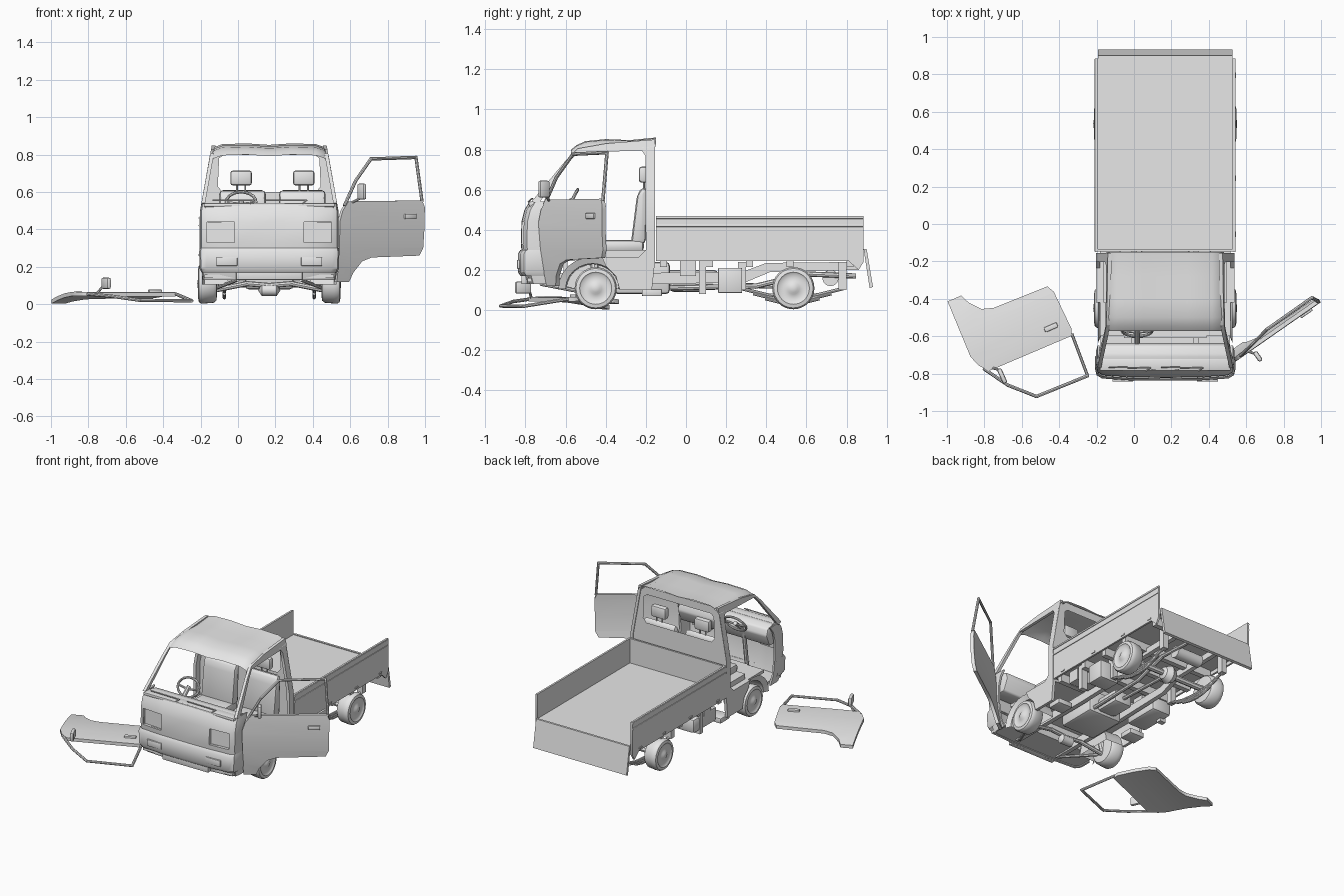
import bpy
import bmesh
import math
from mathutils import Matrix, Vector

cube = bpy.data.objects.get("Cube")
if cube:
    bpy.data.objects.remove(cube)

paint = bpy.data.materials.new("plain_grey")
paint.use_nodes = True
paint.diffuse_color = (.8, .8, .8, 1)
paint.node_tree.nodes["Principled BSDF"].inputs["Base Color"].default_value = (.8, .8, .8, 1)
TRUCK = Matrix.Translation((.167, 0, 0))   # truck stands off centre
SEATS = Matrix.Translation((.184, 0, 0))


def finish(bm, name, place=TRUCK, pair=False):
    """Turn a bmesh into one object, or a mirrored left and right pair."""
    bmesh.ops.recalc_face_normals(bm, faces=bm.faces)
    for side in ((1, -1) if pair else (1,)):
        matrix = place @ Matrix.Diagonal((side, 1, 1, 1))
        mesh = bpy.data.meshes.new(name)
        bm.to_mesh(mesh)
        mesh.transform(matrix)
        if matrix.determinant() < 0:
            mesh.flip_normals()
        mesh.materials.append(paint)
        mesh.shade_smooth()
        mesh.set_sharp_from_angle(angle=math.radians(35))
        prefix = {1: "left_", -1: "right_"}[side] if pair else ""
        bpy.context.collection.objects.link(bpy.data.objects.new(prefix + name, mesh))
    bm.free()


def soften(bm, bevel):
    if bevel:
        bmesh.ops.bevel(bm, geom=bm.edges[:], offset=bevel, segments=2, profile=.5, affect='EDGES')


def box(name, x, y, z, bevel=0, **kw):
    bm = bmesh.new()
    bmesh.ops.create_cube(bm, size=1)
    for v in bm.verts:
        v.co = [lo + (c + .5) * (hi - lo) for c, (lo, hi) in zip(v.co, (x, y, z))]
    soften(bm, bevel)
    finish(bm, name, **kw)


def extrude(bm, vector):
    new = bmesh.ops.extrude_face_region(bm, geom=bm.faces[:])["geom"]
    bmesh.ops.translate(bm, vec=vector, verts=[g for g in new if isinstance(g, bmesh.types.BMVert)])


def slab(name, outline, x, bevel=0, **kw):
    """Side profile (y, z) extruded between two x values."""
    bm = bmesh.new()
    bm.faces.new([bm.verts.new((x[0], y, z)) for y, z in outline])
    extrude(bm, (x[1] - x[0], 0, 0))
    soften(bm, bevel)
    finish(bm, name, **kw)


def shell(name, outline, bend, thick, **kw):
    """Side profile bent over its height by a function, with thickness."""
    bm = bmesh.new()
    bm.faces.new([bm.verts.new((0, y, z)) for y, z in outline])
    for step in range(1, 9):
        bmesh.ops.bisect_plane(bm, geom=bm.verts[:] + bm.edges[:] + bm.faces[:],
                               plane_co=(0, 0, step / 10 + .003), plane_no=(0, 0, 1))
    for v in bm.verts:
        v.co.x = bend(v.co.z)
    extrude(bm, (-thick, 0, 0))
    finish(bm, name, **kw)


def grid(name, rows, thick, closed=False, recess=None, **kw):
    """Skin through rows of points; faces picked by the recess rule sink in."""
    bm = bmesh.new()
    verts = [[bm.verts.new(p) for p in row] for row in rows]
    for lower, upper in zip(verts, verts[1:]):
        count = len(lower)
        for i in range(count if closed else count - 1):
            j = (i + 1) % count
            bm.faces.new((lower[i], lower[j], upper[j], upper[i]))
    if recess:
        sunk = [f for f in bm.faces if recess(f.calc_center_median())]
        bmesh.ops.inset_individual(bm, faces=sunk, thickness=.008)
        for v in {v for f in sunk for v in f.verts}:
            v.co.y += .02
    bmesh.ops.solidify(bm, geom=bm.faces[:], thickness=thick)
    finish(bm, name, **kw)


def tube(name, points, radius, **kw):
    bm = bmesh.new()
    points = [Vector(p) for p in points]
    for a, b in zip(points, points[1:]):
        turn = (b - a).to_track_quat('Z', 'Y').to_matrix().to_4x4()
        bmesh.ops.create_cone(bm, cap_ends=True, segments=8, radius1=radius, radius2=radius,
                              depth=(b - a).length + radius, matrix=Matrix.Translation((a + b) / 2) @ turn)
    finish(bm, name, **kw)


def lathe(name, profile, centre, **kw):
    """Profile (x, radius) turned about the x axis."""
    bm = bmesh.new()
    ring = [bm.verts.new((x, 0, r)) for x, r in profile]
    edges = [bm.edges.new(pair) for pair in zip(ring, ring[1:])]
    bmesh.ops.spin(bm, geom=ring + edges, cent=(0, 0, 0), axis=(1, 0, 0), angle=math.tau, steps=32)
    bmesh.ops.remove_doubles(bm, verts=bm.verts, dist=.0005)
    bmesh.ops.translate(bm, vec=centre, verts=bm.verts)
    finish(bm, name, **kw)


def lean(z):
    return .37 - max(0, z - .5) * .18


# Cab front skin and bumper, both wrapped around the corners
def wrap(z, width, front):
    half = [(1, .13), (1, .06), (.98, .03), (.9, .012), (.5, .002)]
    return ([(-width * t, front + d, z) for t, d in half] + [(0, front, z)]
            + [(width * t, front + d, z) for t, d in reversed(half)])


grid("cab_front", [wrap(*r) for r in ((.13, .355, -.79), (.2, .365, -.81), (.33, .37, -.823),
                                      (.44, .37, -.82), (.5, .369, -.805), (.54, .362, -.78))],
     .012, recess=lambda c: .33 < c.z < .44 and .2 < abs(c.x) < .32)
grid("front_bumper", [wrap(*r) for r in ((.17, .363, -.825), (.19, .372, -.838), (.28, .375, -.838),
                                         (.3, .372, -.825))], .012)
box("indicator_lamp", x=(.17, .283), y=(-.842, -.82), z=(.205, .25), bevel=.004, pair=True)
box("lower_grille", x=(-.177, .177), y=(-.82, -.79), z=(.13, .185), bevel=.004)
box("windscreen_cowl", x=(-.35, .35), y=(-.785, -.72), z=(.52, .54), bevel=.006)
for x in (-.1, .18):
    tube("wiper", [(x, -.785, .54), (x + .02, -.77, .555), (x - .2, -.765, .555)], .004)

# Cab sides: screen pillar, roof rail, rear pillar and sill in one piece
shell("cab_side", [(-.155, .85), (-.4, .83), (-.54, .805), (-.6, .745), (-.77, .54), (-.735, .53),
                   (-.58, .74), (-.54, .785), (-.22, .795), (-.203, .77), (-.2, .3), (-.235, .265),
                   (-.42, .265), (-.4, .22), (-.35, .17), (-.33, .1), (-.17, .1), (-.155, .24)],
      lean, .02, pair=True)
roof_rows = ((-.572, .8), (-.545, .822), (-.5, .842), (-.4, .852), (-.28, .847), (-.15, .86))
grid("roof", [[(u, y, z - drop) for u, drop in ((-.315, .045), (-.295, .02), (-.25, .004), (-.12, 0),
               (0, .008), (.12, 0), (.25, .004), (.295, .02), (.315, .045))] for y, z in roof_rows], .012)
outer = [(.368, .24), (.37, .5), (.317, .8), (.26, .85)]
inner = [(.25, .6), (.275, .63), (.268, .78), (.245, .797)]
grid("cab_back", [[(x, -.16, z) for x, z in loop] + [(-x, -.16, z) for x, z in reversed(loop)]
                  for loop in (outer, inner)], .015, closed=True)

# Floor, footwell and flared wheel arches closed on the inside
box("cab_floor", x=(-.35, .35), y=(-.6, -.16), z=(.245, .265))
box("footwell_floor", x=(-.345, .345), y=(-.79, -.6), z=(.14, .16))
box("footwell_step", x=(-.22, .22), y=(-.61, -.59), z=(.14, .265))
arc = [math.radians(a) for a in range(0, 181, 15)]
grid("front_wheel_arch", [[(x, -.465 + r * math.cos(a), .105 + r * .94 * math.sin(a)) for a in arc]
                          for x, r in ((.22, .01), (.22, .13), (.345, .135), (.36, .172))], .006, pair=True)

# Dashboard, steering wheel and seats
slab("dashboard", [(-.78, .53), (-.7, .54), (-.65, .525), (-.635, .48), (-.67, .4), (-.78, .4)],
     (-.345, .345), bevel=.01)
rim = [(-.15 + .08 * math.cos(a), -.57 + .03 * math.sin(a), .545 + .055 * math.sin(a))
       for a in [math.tau * i / 20 for i in range(21)]]
tube("steering_wheel", rim, .008)
tube("steering_spokes", [rim[0], (-.15, -.58, .535), rim[10]], .007)
tube("steering_column", [(-.15, -.57, .545), (-.15, -.66, .47), (-.15, -.7, .17)], .014)
tube("gear_lever", [(0, -.5, .26), (0, -.53, .42)], .007)
box("seat_base", x=(-.33, .33), y=(-.42, -.18), z=(.26, .3))
box("seat_cushion", x=(.035, .285), y=(-.435, -.21), z=(.29, .35), bevel=.02, pair=True, place=SEATS)
slab("seat_back", [(-.275, .33), (-.2, .33), (-.19, .6), (-.22, .615), (-.245, .57)],
     (.035, .285), bevel=.022, pair=True, place=SEATS)
box("headrest", x=(.11, .225), y=(-.235, -.19), z=(.635, .715), bevel=.014, pair=True, place=SEATS)
for x in (.145, .19):
    tube("headrest_post", [(x, -.21, .6), (x, -.21, .65)], .005, pair=True, place=SEATS)


# Doors: local x points outward, y runs from hinge to latch, z is height
def bulge(h):
    return .055 - .36 * (h - .46) ** 2


def door(side, origin, outward, along, up):
    place = Matrix.Translation(origin) @ Matrix((outward, along, up)).transposed().to_4x4()
    shell(side + "_door_panel", [(.01, .12), (.09, .12), (.11, .17), (.16, .23), (.22, .25), (.53, .26),
                                 (.55, .3), (.555, .52), (.54, .555), (.06, .55), (.02, .5), (0, .44)],
          bulge, .022, place=place)
    tube(side + "_window_frame", [(bulge(h) - .01, d, h) for d, h in
                                  ((.04, .53), (.12, .66), (.235, .777), (.53, .785), (.545, .55))],
         .009, place=place)
    box(side + "_door_handle", x=(.04, .066), y=(.42, .495), z=(.455, .483), bevel=.005, place=place)
    tube(side + "_mirror_arm", [(.04, .08, .54), (.09, .115, .57)], .007, place=place)
    box(side + "_mirror", x=(.07, .13), y=(.1, .125), z=(.56, .645), bevel=.01, place=place)


door("left", (.513, -.69, 0), (.57, -.82, 0), (.82, .57, 0), (0, 0, 1))
door("right", (-1.055, -.309, .012), (0, 0, 1), (.915, .4, 0), (.41, -.91, 0))

# Load bed with the tailgate hanging open
box("bed_floor", x=(-.36, .36), y=(-.14, .885), z=(.27, .3))
slab("bed_side", [(-.15, .47), (.885, .47), (.885, .24), (.86, .2), (.81, .245), (-.15, .245)],
     (.36, .373), pair=True)
for z in (.415, .455):
    box("bed_side_rail", x=(.365, .377), y=(-.15, .885), z=(z, z + .012), bevel=.003, pair=True)
for y in (-.07, .23, .52, .78):
    box("bed_hook", x=(.365, .378), y=(y, y + .03), z=(.258, .268), pair=True)
box("bed_headboard", x=(-.36, .36), y=(-.148, -.135), z=(.25, .47))
slab("tailgate", [(.885, .305), (.9, .305), (.932, .115), (.915, .11)], (-.36, .36))
for y in (-.13, .1, .3, .5, .8):
    box("bed_crossmember", x=(-.35, .35), y=(y, y + .035), z=(.215, .272))

# Chassis, drivetrain and hanging boxes
slab("frame_rail", [(-.75, .13), (-.1, .13), (.3, .14), (.42, .19), (.86, .2), (.86, .24),
                    (.4, .235), (.28, .19), (-.75, .18)], (.15, .18), pair=True)
box("engine", x=(-.13, .13), y=(-.36, -.08), z=(.08, .24), bevel=.02)
box("gearbox", x=(-.07, .07), y=(-.08, .1), z=(.09, .18), bevel=.02)
tube("drive_shaft", [(0, .1, .13), (0, .53, .115)], .012)
box("fuel_tank", x=(-.34, -.19), y=(-.1, .16), z=(.1, .2), bevel=.02)
box("battery_box", x=(.2, .34), y=(.16, .28), z=(.085, .21), bevel=.005)
box("side_step", x=(.24, .35), y=(-.22, -.12), z=(.07, .105), bevel=.005, pair=True)
box("bed_post", x=(.3, .345), y=(.065, .1), z=(.08, .25), pair=True)
box("bed_bracket", x=(.19, .34), y=(-.03, .05), z=(.17, .25), pair=True)
tube("exhaust_pipe", [(.09, -.1, .11), (.09, .35, .12), (.1, .6, .18), (.1, .84, .17)], .013)
lathe("muffler", [(-.1, 0), (-.1, .04), (.1, .04), (.1, 0)], (0, .72, .16))

# Axles, springs and front arms
tube("rear_axle", [(-.31, .535, .11), (.31, .535, .11)], .02)
lathe("differential", [(-.06, 0), (-.04, .04), (0, .06), (.04, .04), (.06, 0)], (0, .535, .11))
for leaf, reach in enumerate((.25, .19, .13)):
    sag = [(.24, .53 + reach * t, .065 - leaf * .015 + reach * t * t / 6) for t in (-1, -.5, 0, .5, 1)]
    tube("leaf_spring", sag, .009, pair=True)
for y in (.28, .78):
    box("spring_hanger", x=(.22, .26), y=(y - .02, y + .02), z=(.1, .24), pair=True)
tube("front_arm", [(.32, -.455, .07), (.12, -.47, .11), (0, -.47, .1)], .014, pair=True)
tube("radius_rod", [(.3, -.46, .08), (.17, -.72, .13)], .01, pair=True)
tube("front_strut", [(.29, -.455, .1), (.25, -.455, .25)], .02, pair=True)
lathe("front_crossmember_hub", [(-.06, 0), (-.04, .03), (.04, .03), (.06, 0)], (0, -.47, .075))

# Wheels
for end, y in (("front", -.45), ("rear", .535)):
    lathe(end + "_wheel", [(.28, 0), (.28, .07), (.283, .09), (.297, .101), (.345, .105), (.365, .105),
                           (.376, .098), (.38, .08), (.375, .074), (.372, .05), (.376, .03), (.383, .02),
                           (.385, 0)], (0, y, .109), pair=True)
